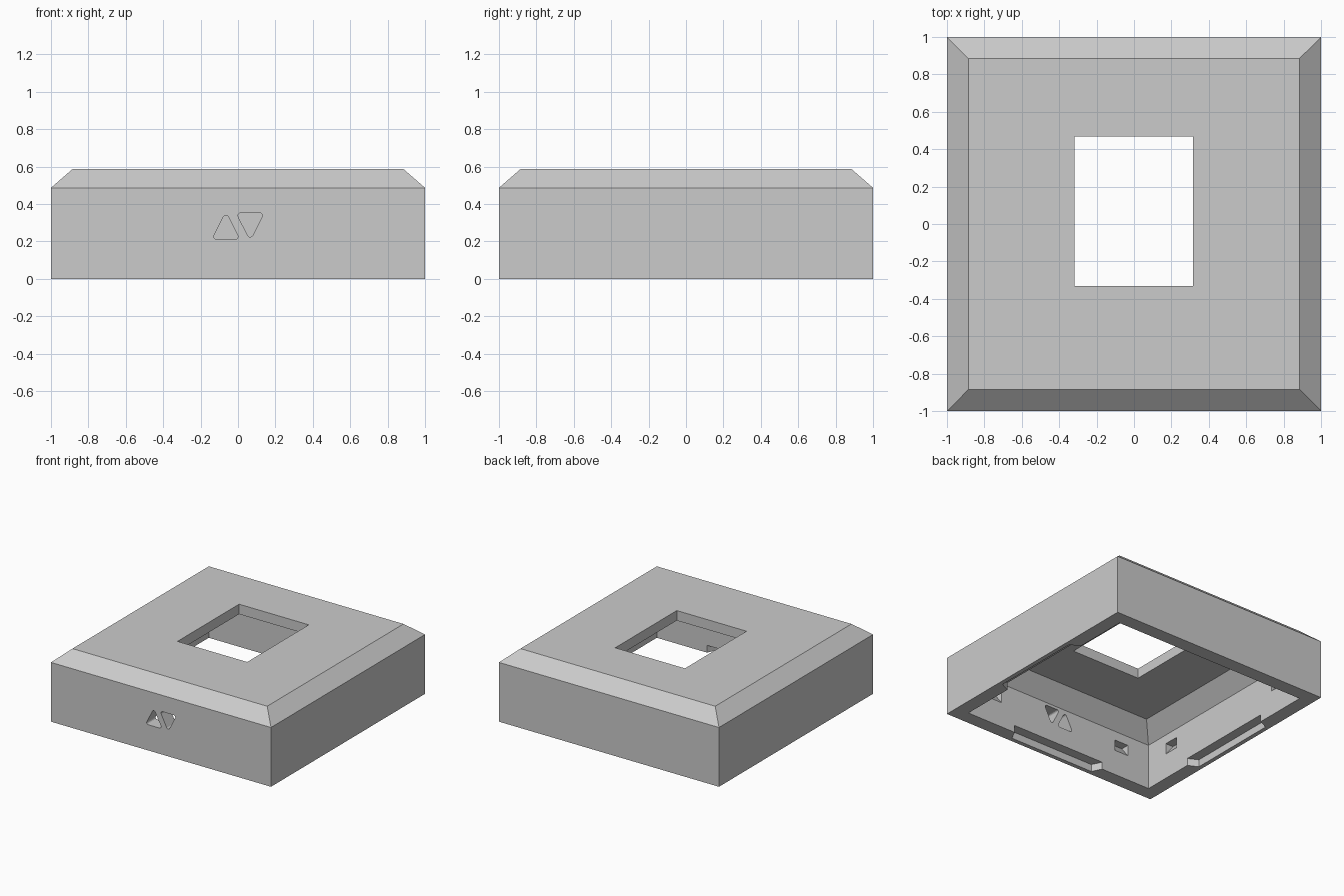
import bpy, bmesh, math
from mathutils import Matrix, Vector

cube = bpy.data.objects.get("Cube")
if cube:
    bpy.data.objects.remove(cube, do_unlink=True)

# Single grey material
grey = bpy.data.materials.new("plain grey")
grey.use_nodes = True
colour = (0.6, 0.6, 0.6, 1)
grey.diffuse_color = colour
grey.node_tree.nodes["Principled BSDF"].inputs["Base Color"].default_value = colour


def finish(name, bm):
    bmesh.ops.recalc_face_normals(bm, faces=bm.faces)
    mesh = bpy.data.meshes.new(name)
    bm.to_mesh(mesh)
    bm.free()
    mesh.materials.append(grey)
    obj = bpy.data.objects.new(name, mesh)
    bpy.context.collection.objects.link(obj)
    return obj


def prism(name, points, sweep, turn=0):
    """Sweep a flat outline along a vector, then turn it about z."""
    bm = bmesh.new()
    face = bm.faces.new([bm.verts.new(p) for p in points])
    moved = bmesh.ops.extrude_face_region(bm, geom=[face])["geom"]
    top = [v for v in moved if isinstance(v, bmesh.types.BMVert)]
    bmesh.ops.translate(bm, verts=top, vec=Vector(sweep))
    bm.transform(Matrix.Rotation(turn, 4, "Z"))
    return finish(name, bm)


def stacked_box(name, levels):
    """Square rings given as (half width, height), closed at both ends."""
    bm = bmesh.new()
    rings = [[bm.verts.new((sx * w, sy * w, z))
              for sx, sy in ((-1, -1), (1, -1), (1, 1), (-1, 1))]
             for w, z in levels]
    for a, b in zip(rings, rings[1:]):
        for i in range(4):
            j = (i + 1) % 4
            bm.faces.new((a[i], a[j], b[j], b[i]))
    bm.faces.new(rings[0])
    bm.faces.new(rings[-1])
    return finish(name, bm)


# Outer body with sloped shoulders
housing = stacked_box("housing", [(1, 0), (1, 0.487), (0.885, 0.587)])

# Hollow underside
INNER = 0.885
cutters = [stacked_box("cavity_cutter",
                       [(INNER, -0.1), (INNER, 0.375), (0.765, 0.505)])]

# Rectangular opening in the top
x0, x1, y0, y1 = -0.318, 0.316, -0.332, 0.468
cutters.append(prism("opening_cutter",
                     [(x0, y0, 0.4), (x1, y0, 0.4), (x1, y1, 0.4), (x0, y1, 0.4)],
                     (0, 0, 0.4)))

# Pair of rounded triangular holes through the front wall
outline = []
for cx, cz, start in ((-0.115, 0.226, 150), (-0.015, 0.226, 270), (-0.065, 0.325, 30)):
    for step in range(5):
        a = math.radians(start + step * 30)
        outline.append((cx + 0.015 * math.cos(a), cz + 0.015 * math.sin(a)))
MIDDLE = 0.282
flipped = [(-x, 2 * MIDDLE - z) for x, z in outline]
for name, shape in (("up_arrow_cutter", outline), ("down_arrow_cutter", flipped)):
    cutters.append(prism(name, [(x, -1.1, z) for x, z in shape], (0, 0.3, 0)))

# Rim notches and wedge-shaped clip pockets on every wall
for side in range(4):
    turn = side * math.pi / 2
    notch = [(-0.43, -INNER), (-0.39, -0.965), (0.39, -0.965),
             (0.43, -INNER), (0.43, -0.8), (-0.43, -0.8)]
    cutters.append(prism("notch_cutter", [(x, y, -0.1) for x, y in notch],
                         (0, 0, 0.16), turn))
    wedge = [(-0.8, 0.3), (-0.955, 0.3), (-INNER, 0.21), (-0.8, 0.21)]
    for x in (-0.62, 0.62):
        cutters.append(prism("pocket_cutter", [(x - 0.062, y, z) for y, z in wedge],
                             (0.124, 0, 0), turn))

# Apply the cuts
bpy.context.view_layer.objects.active = housing
for cutter in cutters:
    cutter.hide_render = True
    mod = housing.modifiers.new("cut", "BOOLEAN")
    mod.operation = "DIFFERENCE"
    mod.solver = "EXACT"
    mod.object = cutter
    bpy.ops.object.modifier_apply(modifier=mod.name)
    bpy.data.objects.remove(cutter, do_unlink=True)
